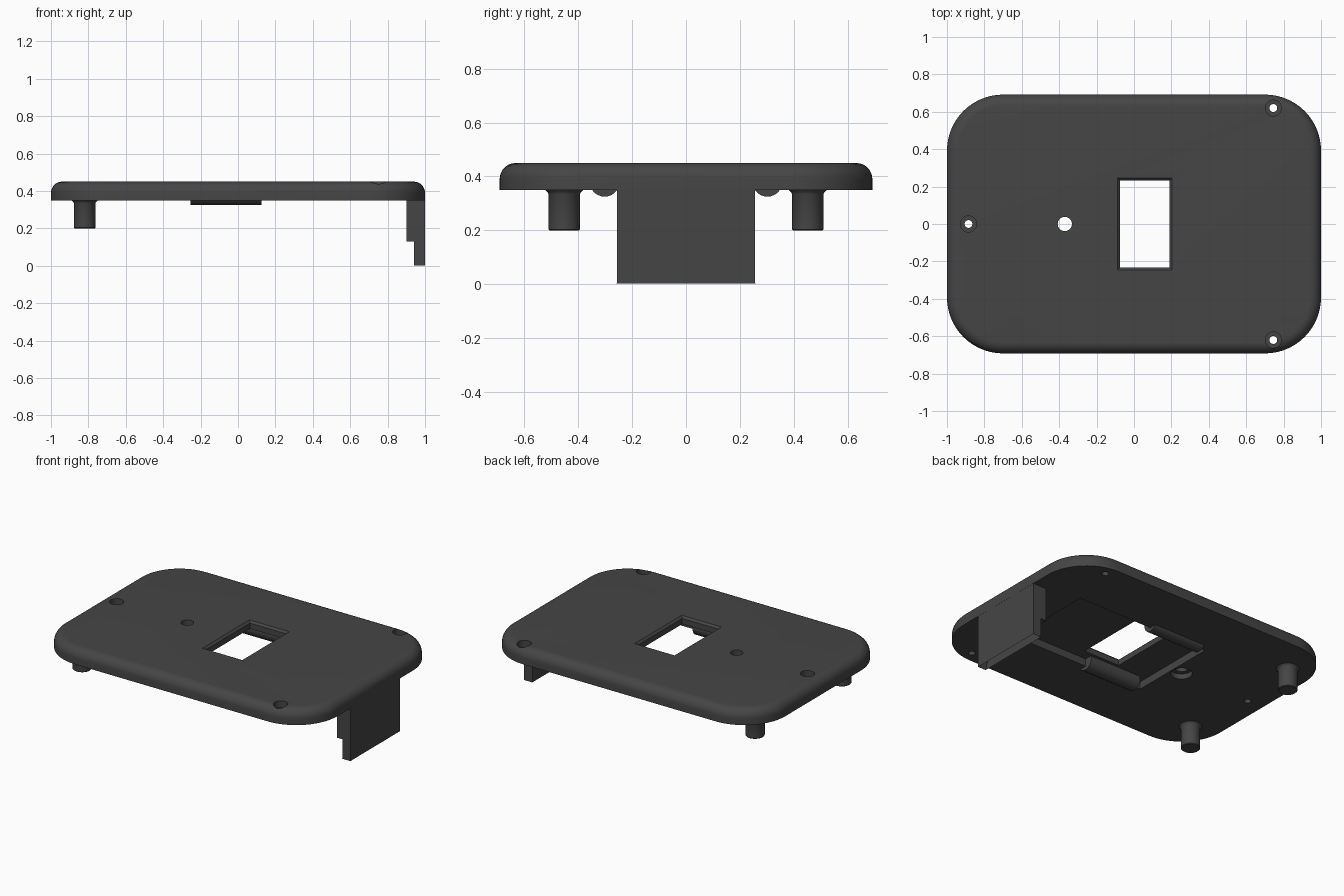
import bpy, bmesh, math

if "Cube" in bpy.data.objects:
    bpy.data.objects.remove(bpy.data.objects["Cube"])

mat = bpy.data.materials.new("charcoal plastic")
mat.diffuse_color = (0.06, 0.06, 0.06, 1)
mat.use_nodes = True
mat.node_tree.nodes["Principled BSDF"].inputs["Base Color"].default_value = mat.diffuse_color


def make(name, rings, smooth=True):
    """Loft closed rings of equal length and cap both ends."""
    bm = bmesh.new()
    loops = [[bm.verts.new(p) for p in r] for r in rings]
    n = len(loops[0])
    for a, b in zip(loops, loops[1:]):
        for i in range(n):
            j = (i + 1) % n
            bm.faces.new((a[i], a[j], b[j], b[i]))
    bm.faces.new(loops[0][::-1])
    bm.faces.new(loops[-1])
    bmesh.ops.recalc_face_normals(bm, faces=bm.faces)
    me = bpy.data.meshes.new(name)
    bm.to_mesh(me)
    bm.free()
    me.materials.append(mat)
    ob = bpy.data.objects.new(name, me)
    bpy.context.collection.objects.link(ob)
    if smooth:
        shade(ob)
    return ob


def shade(ob):
    bpy.ops.object.select_all(action='DESELECT')
    ob.select_set(True)
    bpy.context.view_layer.objects.active = ob
    bpy.ops.object.shade_smooth_by_angle(angle=math.radians(30))


def rounded(z, inset):
    """Rounded rectangle outline of the plate."""
    pts, r = [], 0.3 - inset
    for k, (sx, sy) in enumerate(((1, 1), (-1, 1), (-1, -1), (1, -1))):
        for i in range(15):
            a = math.pi / 2 * (k + i / 14)
            pts.append((sx * 0.7 + r * math.cos(a), sy * 0.392 + r * math.sin(a), z))
    return pts


def circle(x, y, z, r, n=32):
    return [(x + r * math.cos(2 * math.pi * i / n), y + r * math.sin(2 * math.pi * i / n), z)
            for i in range(n)]


def lathe(name, x, y, profile, smooth=True):
    return make(name, [circle(x, y, z, r) for r, z in profile], smooth)


def rect(x0, x1, y, z):
    return [(x0, -y, z), (x1, -y, z), (x1, y, z), (x0, y, z)]


# Plate with a rounded top edge
F = 0.06
rings = [rounded(0.35, 0)]
for i in range(9):
    a = math.pi / 2 * i / 8
    rings.append(rounded(0.45 - F + F * math.sin(a), F * (1 - math.cos(a))))
plate = make("cover_plate", rings, False)

# Cutters: underside pocket, flared window, screw holes and centre hole
cutters = [
    make("pocket_cutter", [rect(-0.3, 0.67, 0.3, 0.30), rect(-0.3, 0.67, 0.3, 0.40)], False),
    make("window_cutter", [rect(-0.075, 0.19, 0.232, 0.32), rect(-0.075, 0.19, 0.232, 0.437),
                           rect(-0.095, 0.21, 0.252, 0.457)], False),
    lathe("centre_hole_cutter", -0.37, 0,
          [(0.065, 0.3), (0.065, 0.385), (0.038, 0.385), (0.038, 0.5)], False),
]
for x, y in ((-0.885, 0), (0.745, 0.62), (0.745, -0.62)):
    cutters.append(lathe("screw_hole_cutter", x, y,
                         [(0.021, 0.3), (0.021, 0.405), (0.043, 0.405), (0.043, 0.5)], False))
for c in cutters:
    c.hide_render = True
    m = plate.modifiers.new("cut", 'BOOLEAN')
    m.operation, m.solver, m.object = 'DIFFERENCE', 'EXACT', c
deps = bpy.context.evaluated_depsgraph_get()
cut_mesh = bpy.data.meshes.new_from_object(plate.evaluated_get(deps))
plate.modifiers.clear()
plate.data = cut_mesh
for c in cutters:
    bpy.data.objects.remove(c)
shade(plate)

# Posts with a small flare at the root, and half-round retaining rails
for s, side in ((1, "back"), (-1, "front")):
    lathe("post_" + side, -0.82, s * 0.452,
          [(0.054, 0.2), (0.058, 0.204), (0.058, 0.335), (0.062, 0.342), (0.072, 0.352)])
    make("rail_" + side, [[(x, s * 0.302 + 0.055 * math.cos(a), 0.38 + 0.055 * math.sin(a))
                           for a in (2 * math.pi * i / 28 for i in range(28))]
                          for x in (-0.255, 0.125)])


# Arched end panel and its shorter inner layer
def arch(zmin, x):
    r, zc, w = 0.267, -0.067, 0.257
    a0 = math.asin((zmin - zc) / r)
    pts = [(x, -w, 0.352), (x, -w, zmin)]
    for i in range(33):
        a = math.pi - a0 - (math.pi - 2 * a0) * i / 32
        pts.append((x, r * math.cos(a), zc + r * math.sin(a)))
    return pts + [(x, w, zmin), (x, w, 0.352)]


make("end_panel", [arch(0.002, 0.94), arch(0.002, 0.9995)])
make("end_panel_inner_layer", [arch(0.13, 0.90), arch(0.13, 0.941)])
